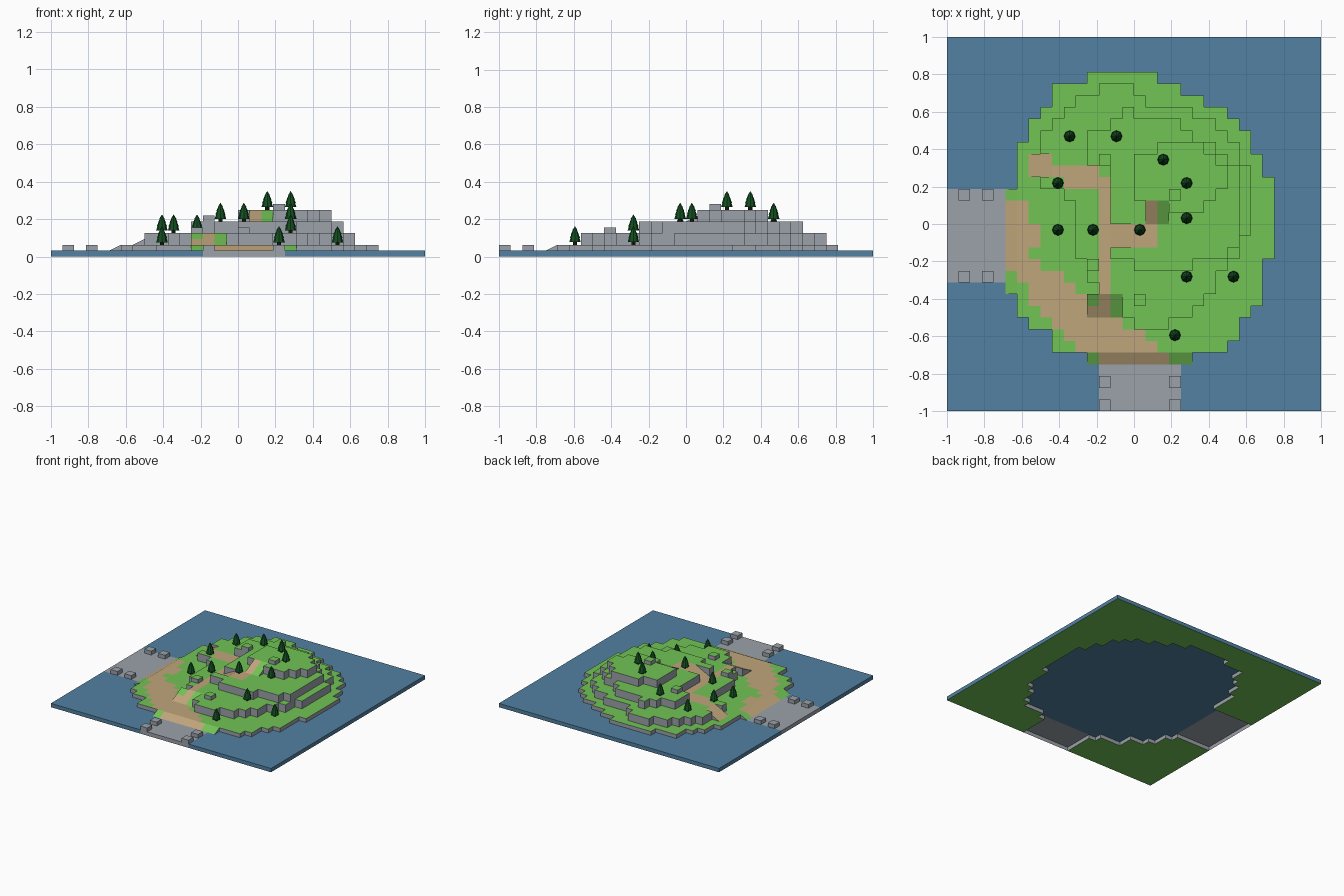
import bpy, bmesh, math

if "Cube" in bpy.data.objects:
    bpy.data.objects.remove(bpy.data.objects["Cube"])

U = 0.0625          # one grid cell
SEA = U / 2         # water level


def mat(name, r, g, b):
    m = bpy.data.materials.new(name)
    m.diffuse_color = (r, g, b, 1)
    m.use_nodes = True
    m.node_tree.nodes["Principled BSDF"].inputs["Base Color"].default_value = m.diffuse_color
    return m


GRASS = mat("grass", 0.17, 0.55, 0.09)
ROCK = mat("rock_grey", 0.33, 0.36, 0.40)
SAND = mat("sand_path", 0.53, 0.38, 0.20)
WATER = mat("water_blue", 0.085, 0.22, 0.36)
PINE = mat("pine_green", 0.006, 0.075, 0.014)
BARK = mat("bark", 0.02, 0.012, 0.005)

# Terrace outlines in cells: (top row edge, left, right), each holds until the next row
L1 = [(13, -4, 2), (12, -7, 4), (11, -7, 6), (10, -8, 8), (9, -9, 9), (8, -9, 10),
      (7, -10, 10), (6, -10, 11), (4, -10, 12), (3, -11, 12), (-3, -11, 11),
      (-6, -10, 11), (-7, -10, 10), (-8, -9, 9), (-9, -7, 9), (-10, -7, 8),
      (-11, -4, 5), (-12, 0, 0)]
L2 = [(12, -3, 0), (11, -5, 1), (10, -6, 5), (9, -7, 7), (8, -8, 8), (7, -8, 9),
      (6, -7, 9), (5, -7, 10), (4, -8, 10), (3, -6, 10), (2, -5, 10), (-1, -5, 9),
      (-3, -4, 8), (-4, -4, 7), (-5, -3, 7), (-6, -1, 6), (-7, -1, 5), (-8, 0, 3), (-9, 0, 0)]
L3 = [(10, -1, 0), (9, -2, 4), (8, -4, 5), (7, -4, 7), (6, -4, 8), (5, -2, 9),
      (0, 0, 9), (-2, -2, 8), (-3, 0, 5), (-4, 0, 0)]
L4 = [(7, 2, 6), (6, 0, 7), (5, 0, 8), (3, 0, 7), (2, 3, 6), (1, 0, 0)]
# Sandy tracks
BEACH = [(2, -11, -9), (0, -11, -8), (-2, -11, -9), (-3, -11, -8), (-4, -10, -6),
         (-5, -9, -5), (-6, -9, -4), (-7, -8, -3), (-8, -7, -1), (-9, -6, 1),
         (-10, -5, 2), (-11, -3, 3), (-12, 0, 0)]
TRACKS = [(-9, -7, 4, 6), (-7, -3, 4, 5), (-6, -2, 3, 4), (-3, -2, -8, 3),
          (-2, 2, -2, 0), (1, 2, 0, 2), (2, 3, -2, -1)][:6]
# Ramps: x0, x1, y0, y1, low z, high z, axis of rise
RAMPS = [(-11, -10, -6, 3, SEA, U, 0), (-4, 5, -12, -11, SEA, U, 1),
         (-9, -7, 4, 6, U, 2 * U, 0), (-4, -1, -8, -6, U, 2 * U, 1),
         (-2, 0, -2, 0, 2 * U, 3 * U, 0), (1, 3, 0, 2, 3 * U, 4 * U, 1)]
DOCKS = [(-16, -11, -5, 3), (-3, 4, -16, -12)]


def in_rows(rows, i, j):
    hit = None
    for top, a, b in rows:
        if top >= j + 1:
            hit = (a, b)
    return hit is not None and hit[0] <= i < hit[1]


def in_rect(r, i, j):
    return r[0] <= i < r[1] and r[2] <= j < r[3]


def kind(i, j):
    if not (-16 <= i < 16 and -16 <= j < 16):
        return "outside"
    if in_rows(L1, i, j):
        return "land"
    return "dock" if any(in_rect(d, i, j) for d in DOCKS) else "water"


def height(i, j, x, y):
    """Surface height of cell (i, j) at its corner (x, y)."""
    if kind(i, j) != "land":
        return SEA
    for r in RAMPS:
        if in_rect(r, i, j):
            t = (x - r[0]) / (r[1] - r[0]) if r[6] == 0 else (y - r[2]) / (r[3] - r[2])
            return r[4] + t * (r[5] - r[4])
    return U * (1 + sum(in_rows(L, i, j) for L in (L2, L3, L4)))


class Part:
    """Collects faces with materials and turns them into one object."""
    def __init__(self, name, mats):
        self.name, self.mats, self.bm = name, mats, bmesh.new()

    def face(self, pts, m):
        f = self.bm.faces.new([self.bm.verts.new(p) for p in pts])
        f.material_index = self.mats.index(m)

    def done(self):
        bmesh.ops.remove_doubles(self.bm, verts=self.bm.verts, dist=1e-5)
        bmesh.ops.dissolve_degenerate(self.bm, edges=self.bm.edges, dist=1e-5)
        me = bpy.data.meshes.new(self.name)
        self.bm.to_mesh(me)
        self.bm.free()
        for m in self.mats:
            me.materials.append(m)
        ob = bpy.data.objects.new(self.name, me)
        bpy.context.collection.objects.link(ob)


sea = Part("sea", [WATER, GRASS, ROCK])
island = Part("island", [GRASS, SAND, ROCK])
docks = Part("docks", [ROCK])
sea_bed = Part("island_underside", [WATER])
CORNERS = [(0, 0), (1, 0), (1, 1), (0, 1)]
SIDES = [(0, -1), (1, 0), (0, 1), (-1, 0)]

# Terrain: top faces, cliffs where a neighbour is lower, slab rim and underside
for i in range(-16, 16):
    for j in range(-16, 16):
        k = kind(i, j)
        cs = [(i + a, j + b) for a, b in CORNERS]
        top = [(x * U, y * U, height(i, j, x, y)) for x, y in cs]
        under = [(x * U, y * U, 0) for x, y in reversed(cs)]
        if k == "water":
            sea.face(top, WATER)
            sea.face(under, GRASS)
        elif k == "dock":
            docks.face(top, ROCK)
        else:
            sandy = in_rows(BEACH, i, j) or any(in_rect(t, i, j) for t in TRACKS)
            island.face(top, SAND if sandy else GRASS)
            sea_bed.face([(x, y, SEA - 0.001) for x, y, z in under], WATER)
        for s, (dx, dy) in enumerate(SIDES):
            n = kind(i + dx, j + dy)
            p, q = cs[s], cs[(s + 1) % 4]
            P, Q = top[s], top[(s + 1) % 4]
            if k == "land":
                zp, zq = height(i + dx, j + dy, *p), height(i + dx, j + dy, *q)
                if P[2] + Q[2] > zp + zq + 1e-5:
                    island.face([(*P[:2], zp), (*Q[:2], zq), Q, P], ROCK)
            elif n == "outside" or (k == "water" and n != "water"):
                rim = [(*P[:2], 0), (*Q[:2], 0), Q, P]
                if k == "water":
                    sea.face(rim, WATER if n == "outside" else ROCK)
                else:
                    docks.face(rim, ROCK)
for part in (sea, island, docks, sea_bed):
    part.done()


# Low blocks: dock posts and grass-topped boulders
def block(name, i, j, z, cap):
    part = Part(name, [ROCK, GRASS])
    c = [((i + a) * U, (j + b) * U) for a, b in CORNERS]
    for s in range(4):
        p, q = c[s], c[(s + 1) % 4]
        part.face([(*p, z), (*q, z), (*q, z + SEA), (*p, z + SEA)], ROCK)
    part.face([(*p, z + SEA) for p in c], cap)
    part.done()


for i, j in [(-15, 2), (-13, 2), (-15, -5), (-13, -5), (-3, -14), (3, -14), (-3, -16), (3, -16)]:
    block("dock_post", i, j, SEA, ROCK)
for i, j, level in [(-3, 5, 3), (-4, -4, 2), (0, -7, 2), (3, 2, 4)]:
    block("boulder", i, j, level * U, GRASS)


# Pine trees: revolved tiered crown on a short trunk
def revolve(part, profile, x, y, z, m, n=8):
    for s in range(n):
        a, b = 2 * math.pi * s / n, 2 * math.pi * (s + 1) / n
        for (r0, h0), (r1, h1) in zip(profile, profile[1:]):
            part.face([(x + r * math.cos(t), y + r * math.sin(t), z + h)
                       for r, h, t in ((r0, h0, a), (r0, h0, b), (r1, h1, b), (r1, h1, a))], m)


CROWN = [(0, 0.014), (0.031, 0.014), (0.024, 0.036), (0.028, 0.036), (0.019, 0.056),
         (0.022, 0.056), (0.012, 0.076), (0.015, 0.076), (0, 0.1)]
TREES = [(-6, 7, 2), (-2, 7, 3), (2, 5, 4), (4, 3, 4), (4, 0, 3), (-7, 3, 2), (-7, -1, 1),
         (-4, -1, 2), (0, -1, 3), (4, -5, 2), (8, -5, 1), (3, -10, 1)]
for i, j, level in TREES:
    tree = Part("pine_tree", [PINE, BARK])
    x, y, z = (i + 0.5) * U, (j + 0.5) * U, level * U
    revolve(tree, [(0.011, 0), (0.011, 0.016)], x, y, z, BARK)
    revolve(tree, CROWN, x, y, z, PINE)
    tree.done()
